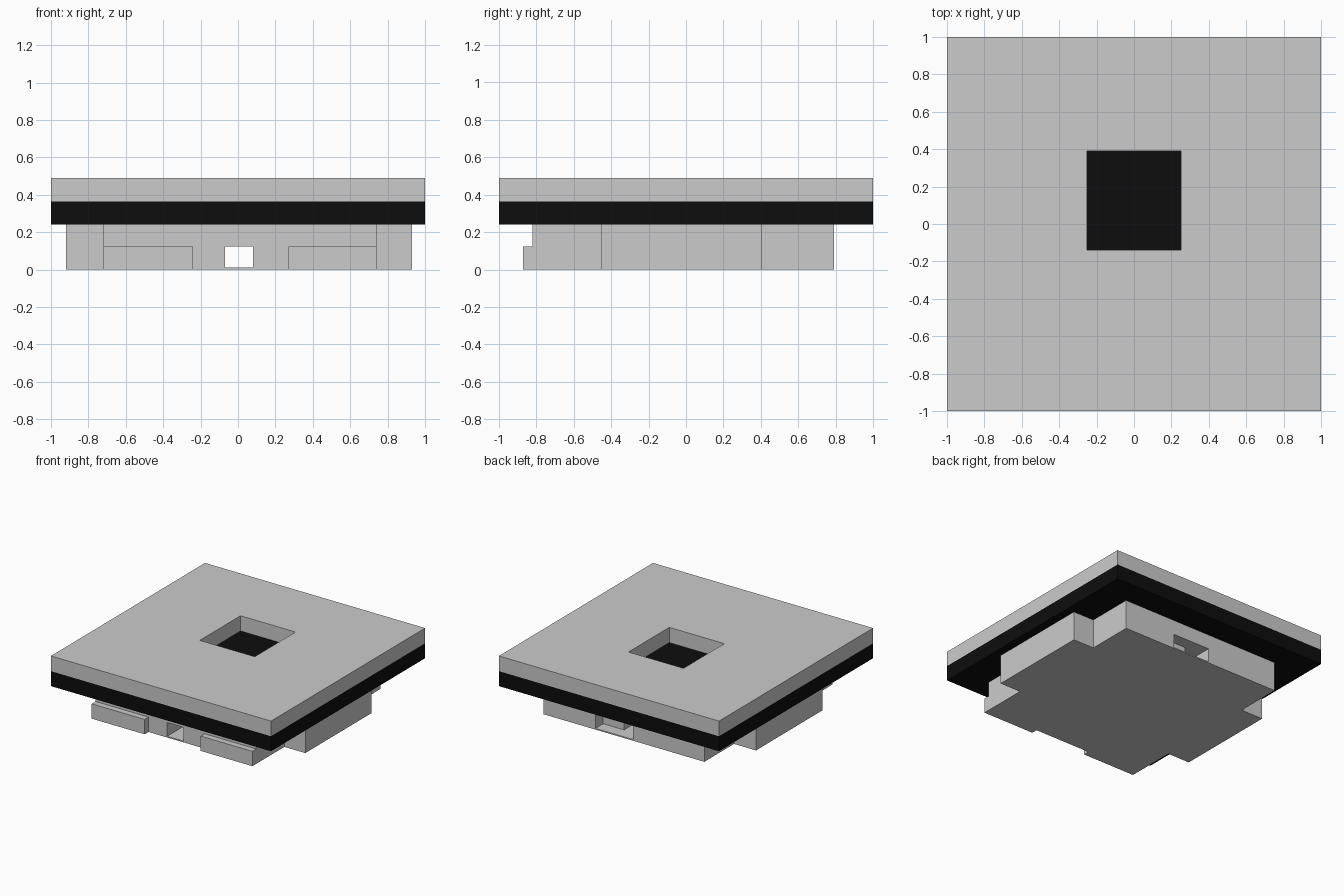
import bpy, bmesh

if "Cube" in bpy.data.objects:
    bpy.data.objects.remove(bpy.data.objects["Cube"])


def finish(name, bm, color=None):
    bmesh.ops.recalc_face_normals(bm, faces=bm.faces)
    mesh = bpy.data.meshes.new(name)
    bm.to_mesh(mesh)
    bm.free()
    ob = bpy.data.objects.new(name, mesh)
    bpy.context.collection.objects.link(ob)
    if color:
        mat = bpy.data.materials.new(name + "_material")
        mat.diffuse_color = color
        mat.use_nodes = True
        mat.node_tree.nodes["Principled BSDF"].inputs["Base Color"].default_value = mat.diffuse_color
        mesh.materials.append(mat)
    return ob


def prism(name, outline, z0, z1, color=None):
    """Extrude a flat outline between two heights."""
    bm = bmesh.new()
    low = [bm.verts.new((x, y, z0)) for x, y in outline]
    high = [bm.verts.new((x, y, z1)) for x, y in outline]
    bm.faces.new(low)
    bm.faces.new(high)
    n = len(outline)
    for i in range(n):
        j = (i + 1) % n
        bm.faces.new((low[i], low[j], high[j], high[i]))
    return finish(name, bm, color)


def rect(x0, x1, y0, y1):
    return [(x0, y0), (x1, y0), (x1, y1), (x0, y1)]


def frame(name, outer, inner, z0, z1):
    """Plate with a rectangular through-hole."""
    bm = bmesh.new()
    rings = [[bm.verts.new((x, y, z)) for x, y in loop]
             for loop, z in ((outer, z0), (outer, z1), (inner, z1), (inner, z0))]
    for k in range(4):
        a, b = rings[k], rings[(k + 1) % 4]
        for i in range(4):
            j = (i + 1) % 4
            bm.faces.new((a[i], a[j], b[j], b[i]))
    return finish(name, bm)


# Key positions of the stepped cross outline
XL, XR = -0.92, 0.93       # side arms
IL, IR = -0.72, 0.74       # inner corners
YA, YB = -0.455, 0.405     # arm width
BACK, MID_FRONT, FRONT = 0.79, -0.82, -0.87
NL, NR = -0.24, 0.27       # front notch
CL, CR = -0.07, 0.08       # channel running front to back

# Top plate with its window, over the dark slab
frame("top_plate", rect(-1, 1, -1, 1), rect(-0.25, 0.25, -0.14, 0.39), 0.365, 0.49)
prism("dark_slab", rect(-1, 1, -1, 1), 0.242, 0.365, (0.004, 0.004, 0.004, 1))


def left_side(front):
    return [(IL, BACK), (IL, YB), (XL, YB), (XL, YA), (IL, YA), (IL, front)]


def right_side(front):
    return [(IR, front), (IR, YA), (XR, YA), (XR, YB), (IR, YB), (IR, BACK)]


notch_left = [(NL, FRONT), (NL, MID_FRONT)]
notch_right = [(NR, MID_FRONT), (NR, FRONT)]

# Middle layer
prism("middle_layer", left_side(MID_FRONT) + right_side(MID_FRONT), 0.122, 0.242)

# Lower layer in two halves, leaving the channel open
prism("lower_left_block",
      left_side(FRONT) + notch_left + [(CL, MID_FRONT), (CL, BACK)], 0.01, 0.122)
prism("lower_right_block",
      [(CR, MID_FRONT)] + notch_right + right_side(FRONT)
      + [(NR, BACK), (NR, BACK - 0.1), (CR, BACK - 0.1)], 0.01, 0.122)

# Thin bottom sheet
prism("bottom_sheet",
      left_side(FRONT) + notch_left + notch_right + right_side(FRONT), 0.0, 0.01)
